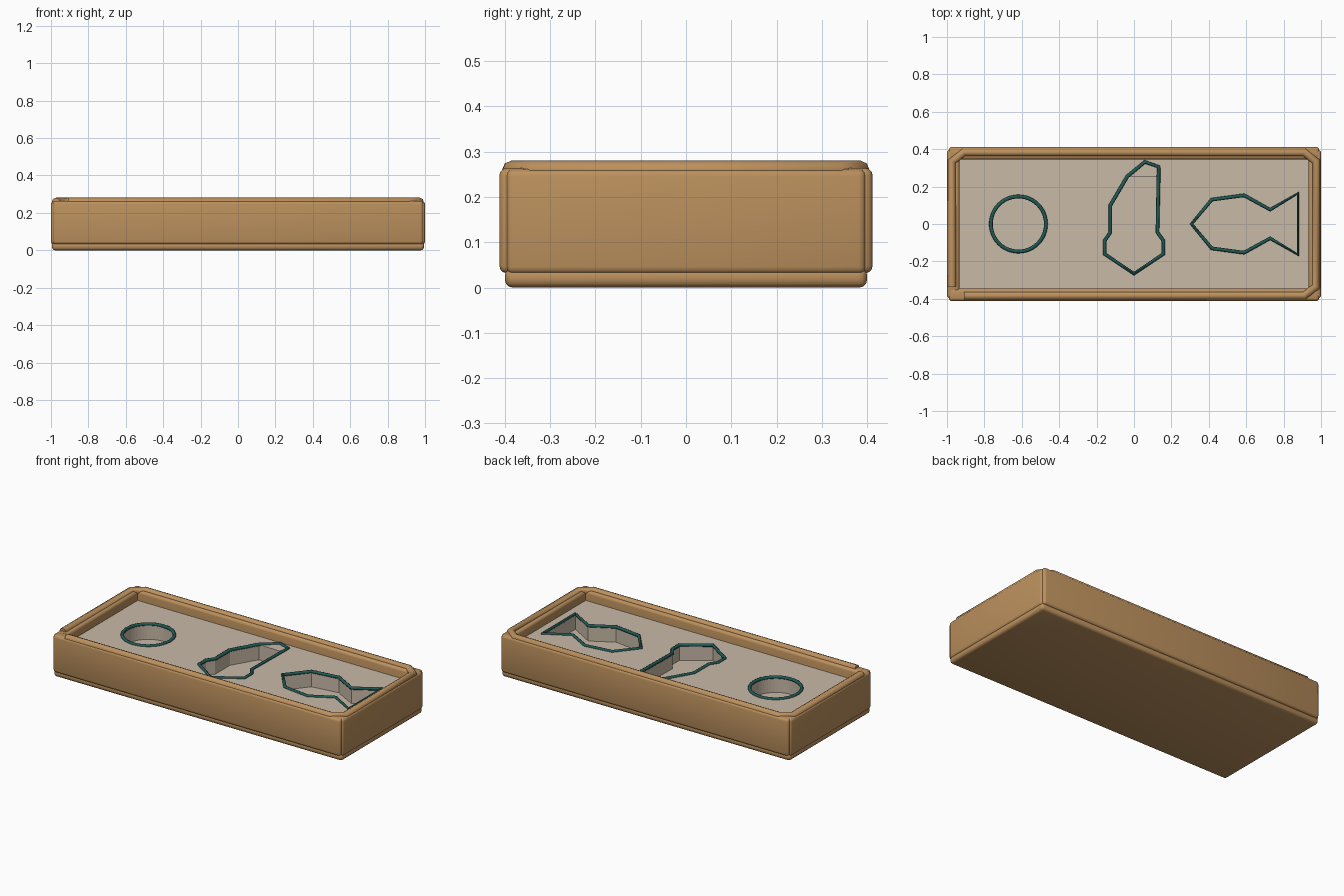
import bpy, bmesh, math

if "Cube" in bpy.data.objects:
    bpy.data.objects.remove(bpy.data.objects["Cube"])


def material(name, rgb):
    m = bpy.data.materials.new(name)
    m.diffuse_color = (*rgb, 1)
    m.use_nodes = True
    m.node_tree.nodes["Principled BSDF"].inputs["Base Color"].default_value = m.diffuse_color
    return m


WOOD = material("warm wood", (0.50, 0.28, 0.11))
FOAM = material("beige foam", (0.58, 0.49, 0.39))
TEAL = material("dark teal", (0.015, 0.10, 0.09))


def add(name, mesh, mat):
    mesh.materials.clear()
    mesh.materials.append(mat)
    ob = bpy.data.objects.new(name, mesh)
    bpy.context.collection.objects.link(ob)
    return ob


def box(name, lo, hi, mat, bevel=0.0):
    """Box between two corners, with rounded edges."""
    bm = bmesh.new()
    bmesh.ops.create_cube(bm, size=1)
    for v in bm.verts:
        v.co = [(a + b) / 2 + c * (b - a) for a, b, c in zip(lo, hi, v.co)]
    if bevel:
        bmesh.ops.bevel(bm, geom=bm.edges[:], offset=bevel, segments=3,
                        profile=0.5, affect='EDGES')
    me = bpy.data.meshes.new(name)
    bm.to_mesh(me)
    bm.free()
    if bevel:
        me.shade_smooth()
        me.set_sharp_from_angle(angle=math.radians(35))
    return add(name, me, mat)


def tube(name, pts, z, r, mat, closed=True):
    """Round bead swept along a flat outline."""
    cu = bpy.data.curves.new(name, 'CURVE')
    cu.dimensions = '3D'
    cu.bevel_depth = r
    cu.bevel_resolution = 2
    cu.use_fill_caps = not closed
    sp = cu.splines.new('POLY')
    sp.points.add(len(pts) - 1)
    for p, (x, y) in zip(sp.points, pts):
        p.co = (x, y, z, 1)
    sp.use_cyclic_u = closed
    tmp = bpy.data.objects.new(name + "_path", cu)
    bpy.context.collection.objects.link(tmp)
    dg = bpy.context.evaluated_depsgraph_get()
    me = bpy.data.meshes.new_from_object(tmp.evaluated_get(dg))
    bpy.data.objects.remove(tmp)
    me.shade_smooth()
    me.set_sharp_from_angle(angle=math.radians(50))
    return add(name, me, mat)


def prism(name, pts, z0, z1):
    bm = bmesh.new()
    face = bm.faces.new([bm.verts.new((x, y, z0)) for x, y in pts])
    ext = bmesh.ops.extrude_face_region(bm, geom=[face])
    for v in ext['geom']:
        if isinstance(v, bmesh.types.BMVert):
            v.co.z = z1
    bmesh.ops.recalc_face_normals(bm, faces=bm.faces[:])
    me = bpy.data.meshes.new(name)
    bm.to_mesh(me)
    bm.free()
    return add(name, me, FOAM)


# Wooden tray: base board and four walls
box("base_board", (-0.995, -0.40, 0), (0.995, 0.40, 0.045), WOOD, 0.018)
for s, side in ((-1, "front"), (1, "back")):
    y = sorted((s * 0.345, s * 0.412))
    box(side + "_wall", (-0.99, y[0], 0.032), (0.99, y[1], 0.264), WOOD, 0.016)
for s, side in ((-1, "left"), (1, "right")):
    x = sorted((s * 0.933, s * 1.0))
    box(side + "_wall", (x[0], -0.397, 0.03), (x[1], 0.397, 0.262), WOOD, 0.016)

# Rounded rim bead with clipped corners, open at the front left corner
X, Y, CX, CY = 0.973, 0.384, 0.91, 0.335
rim = [(-CX, -Y), (CX, -Y), (X, -CY), (X, CY), (CX, Y), (-CX, Y), (-X, CY), (-X, -CY)]
tube("rim_bead", rim, 0.258, 0.023, WOOD, closed=False)

# Pocket outlines
disc = [(-0.618 + 0.147 * math.cos(i * math.pi / 24), 0.147 * math.sin(i * math.pi / 24))
        for i in range(48)]
bottle = [(0, -0.265), (0.157, -0.16), (0.157, -0.09), (0.125, -0.045), (0.131, 0.25),
          (0.132, 0.306), (0.058, 0.332), (-0.035, 0.255), (-0.126, 0.10),
          (-0.126, -0.045), (-0.157, -0.09), (-0.157, -0.16)]
half = [(0.416, 0.13), (0.588, 0.153), (0.728, 0.076), (0.876, 0.163)]
fish = [(0.308, 0)] + [(x, -y) for x, y in half] + half[::-1]

# Foam insert with pockets; the bottle neck stays filled
foam = box("foam_insert", (-0.94, -0.35, 0.04), (0.94, 0.35, 0.205), FOAM)
pocket = bottle[:5] + bottle[7:]
for name, pts, line in (("disc", disc, disc), ("bottle", pocket, bottle), ("fish", fish, fish)):
    cutter = prism(name + "_cutter", pts, 0.11, 0.3)
    cutter.hide_render = True
    cutter.hide_viewport = False
    mod = foam.modifiers.new(name, 'BOOLEAN')
    mod.operation = 'DIFFERENCE'
    mod.solver = 'EXACT'
    mod.object = cutter
    # Teal trim bead around the pocket
    tube(name + "_trim", line, 0.206, 0.010, TEAL)

# Bake the pockets and drop the cutters
dg = bpy.context.evaluated_depsgraph_get()
cut = bpy.data.meshes.new_from_object(foam.evaluated_get(dg))
foam.modifiers.clear()
foam.data = cut
for ob in list(bpy.data.objects):
    if ob.name.endswith("_cutter"):
        bpy.data.objects.remove(ob)
